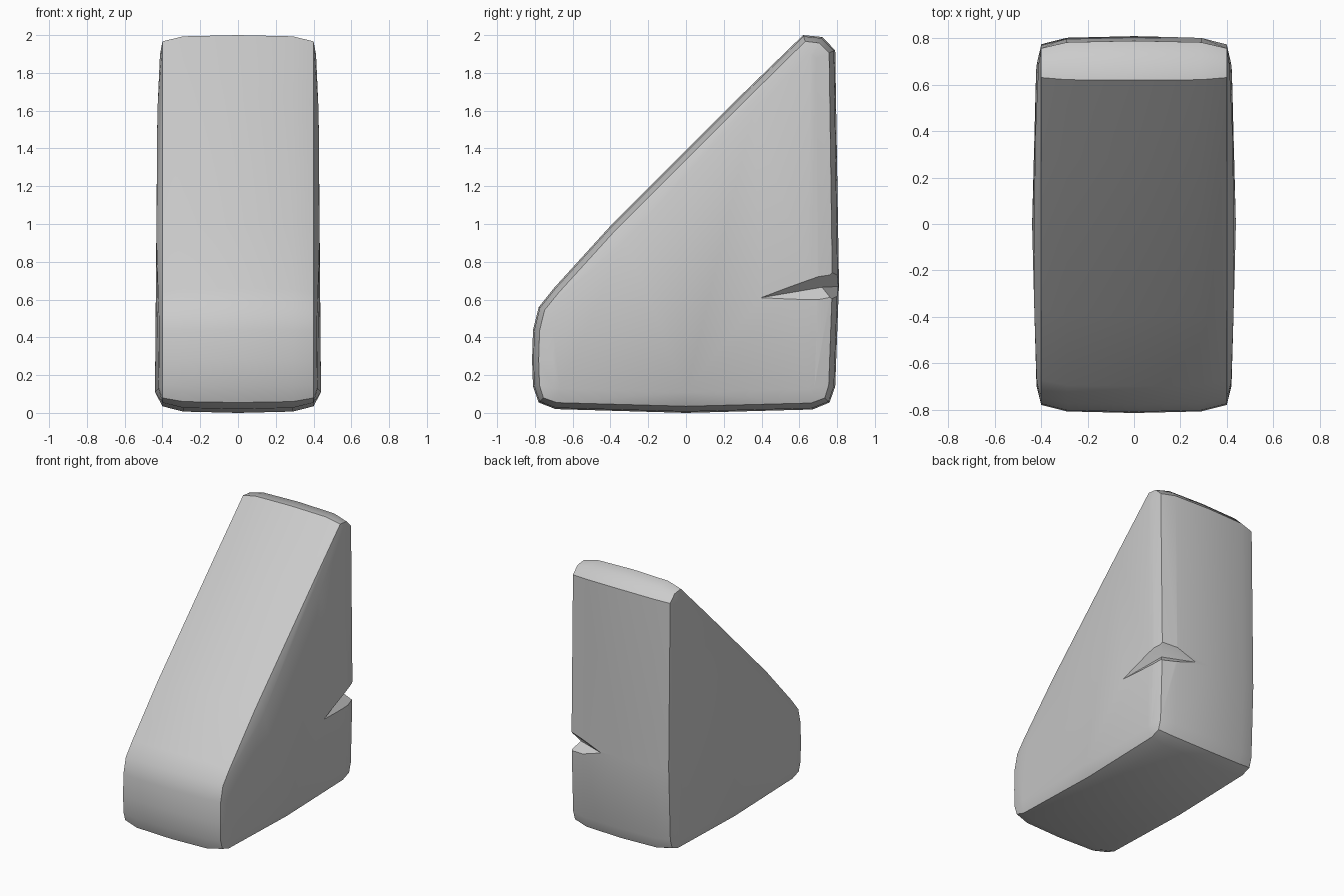
import bpy, bmesh, math
from mathutils import Vector

if "Cube" in bpy.data.objects:
    bpy.data.objects.remove(bpy.data.objects["Cube"])


def add_object(name, bm):
    bmesh.ops.recalc_face_normals(bm, faces=bm.faces)
    mesh = bpy.data.meshes.new(name)
    bm.to_mesh(mesh)
    bm.free()
    obj = bpy.data.objects.new(name, mesh)
    bpy.context.collection.objects.link(obj)
    return obj


# Wedge block: side profile (y, z), anticlockwise, with slightly bulging sides
profile = [Vector(p) for p in [
    (-0.81, 0.44), (-0.815, 0.28), (-0.81, 0.14), (-0.78, 0.055), (-0.69, 0.02),
    (0, 0), (0.67, 0.018), (0.76, 0.055), (0.79, 0.14), (0.81, 0.68),
    (0.79, 1.92), (0.72, 1.99), (0.62, 2.0), (0.28, 1.67), (-0.4, 0.99),
    (-0.70, 0.66), (-0.78, 0.56)]]


def inset(amount):
    ring = []
    for i, p in enumerate(profile):
        a = (p - profile[i - 1]).normalized()
        b = (profile[(i + 1) % len(profile)] - p).normalized()
        t = (a + b).normalized()
        ring.append(p + Vector((-t.y, t.x)) * amount)
    return ring


bm = bmesh.new()
for x, amount in [(0, 0), (0.29, 0.007), (0.40, 0.035), (None, 0.11)]:
    for y, z in inset(amount):
        side = x if x is not None else 0.44 - 0.005 * z - 0.04 * y * y
        for s in ((1, -1) if side else (1,)):
            bm.verts.new((s * side, y, z))
hull = bmesh.ops.convex_hull(bm, input=bm.verts)
loose = [v for v in bm.verts if not v.link_faces]
bmesh.ops.delete(bm, geom=loose, context='VERTS')
block = add_object("wedge_block", bm)

# Chipped notch on the rear right edge
bm = bmesh.new()
A, B, C, U, L = [bm.verts.new(p) for p in [
    (0.44, 0.34, 0.60), (0.10, 0.82, 0.67), (0.36, 0.72, 0.665),
    (0.50, 0.86, 0.88), (0.50, 0.86, 0.49)]]
for f in [(A, C, U), (C, B, U), (A, L, C), (C, L, B), (A, U, L), (B, L, U)]:
    bm.faces.new(f)
cutter = add_object("notch_cutter", bm)
cutter.hide_render = True

mod = block.modifiers.new("notch", 'BOOLEAN')
mod.operation = 'DIFFERENCE'
mod.solver = 'EXACT'
mod.object = cutter
bpy.context.view_layer.objects.active = block
block.select_set(True)
bpy.ops.object.modifier_apply(modifier=mod.name)
bpy.data.objects.remove(cutter, do_unlink=True)
bpy.ops.object.shade_smooth_by_angle(angle=math.radians(40))
